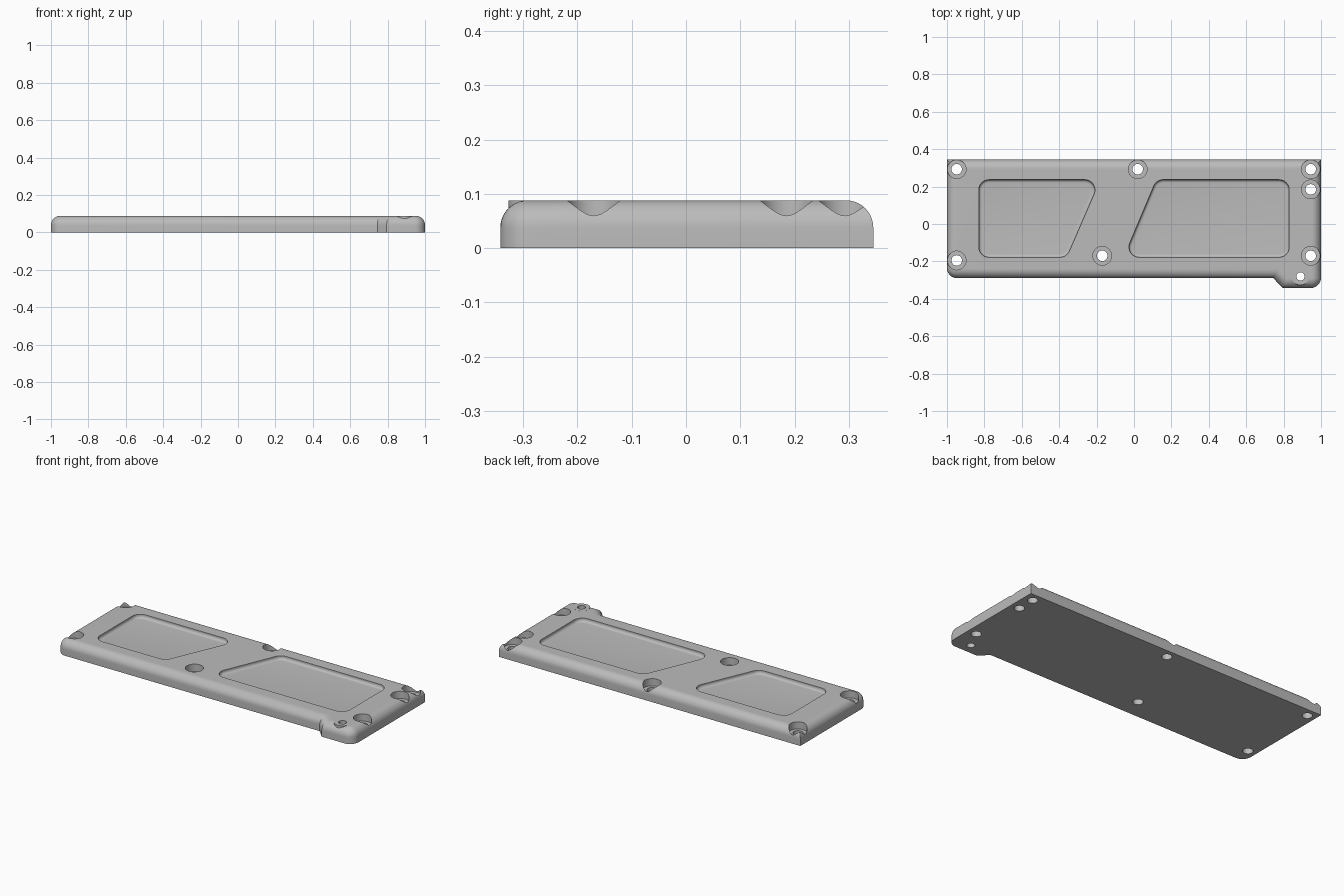
import bpy, bmesh, math
from mathutils import Vector

if "Cube" in bpy.data.objects:
    bpy.data.objects.remove(bpy.data.objects["Cube"])

TOP, FILLET = 0.088, 0.05

grey = bpy.data.materials.new("satin grey")
grey.use_nodes = True
grey.diffuse_color = (0.5, 0.5, 0.5, 1)
grey.node_tree.nodes["Principled BSDF"].inputs["Base Color"].default_value = (0.5, 0.5, 0.5, 1)


def rounded(corners, steps=8):
    """Outline from (x, y, radius) corners, counter-clockwise."""
    out = []
    for i, (x, y, r) in enumerate(corners):
        p = Vector((x, y))
        if r == 0:
            out.append(p)
            continue
        a = (Vector(corners[i - 1][:2]) - p).normalized()
        b = (Vector(corners[(i + 1) % len(corners)][:2]) - p).normalized()
        half = a.angle(b) / 2
        centre = p + (a + b).normalized() * r / math.sin(half)
        start = p + a * r / math.tan(half) - centre
        sweep = math.pi - 2 * half
        for k in range(steps + 1):
            t = sweep * k / steps
            out.append(centre + Vector((start.x * math.cos(t) - start.y * math.sin(t),
                                        start.x * math.sin(t) + start.y * math.cos(t))))
    return out


def inset(points, d):
    """Move an outline inwards by d with mitred corners."""
    out = []
    for i, p in enumerate(points):
        e = (p - points[i - 1]).normalized()
        f = (points[(i + 1) % len(points)] - p).normalized()
        n, m = Vector((-e.y, e.x)), Vector((-f.y, f.x))
        out.append(p + (n + m) * d / (1 + n.dot(m)))
    return out


def loft(name, outline, levels):
    """Closed solid through (inset, height) levels, listed upwards."""
    bm = bmesh.new()
    rings = [[bm.verts.new((p.x, p.y, z)) for p in inset(outline, d)] for d, z in levels]
    n = len(outline)
    for low, high in zip(rings, rings[1:]):
        for i in range(n):
            j = (i + 1) % n
            bm.faces.new((low[i], low[j], high[j], high[i]))
    bm.faces.new(rings[0][::-1])
    bm.faces.new(rings[-1])
    mesh = bpy.data.meshes.new(name)
    bm.to_mesh(mesh)
    bm.free()
    ob = bpy.data.objects.new(name, mesh)
    bpy.context.collection.objects.link(ob)
    mesh.materials.append(grey)
    return ob


def disc(name, x, y, r, z0, z1, sides=40):
    ring = [Vector((x + r * math.cos(2 * math.pi * k / sides),
                    y + r * math.sin(2 * math.pi * k / sides))) for k in range(sides)]
    return loft(name, ring, [(0, z0), (0, z1)])


def combine(body, tool, operation):
    mod = body.modifiers.new(tool.name, "BOOLEAN")
    mod.operation, mod.object, mod.solver = operation, tool, "EXACT"
    tool.hide_render = True
    bpy.context.view_layer.objects.active = body
    bpy.ops.object.modifier_apply(modifier=mod.name)
    bpy.data.objects.remove(tool)


# Plate with a rounded-over top edge and a stepped foot at one front corner
outline = rounded([(-1, -0.29, 0.055), (0.745, -0.29, 0), (0.795, -0.342, 0),
                   (1, -0.342, 0.055), (1, 0.345, 0), (-1, 0.345, 0)])
levels = [(0, 0)]
for k in range(11):
    t = math.pi / 2 * k / 10
    levels.append((FILLET * (1 - math.cos(t)), TOP - FILLET + FILLET * math.sin(t)))
plate = loft("cover_plate", outline, levels)

# Flat boss on the foot, with its small hole
combine(plate, disc("foot_boss", 0.89, -0.28, 0.047, 0.02, TOP + 0.0002), "UNION")
combine(plate, disc("foot_hole", 0.89, -0.28, 0.022, -0.1, 0.2), "DIFFERENCE")

# Shallow pockets with a curved floor edge
R, DEPTH, COVE = 0.055, 0.022, 0.016
pockets = {
    "small_pocket": [(-0.83, -0.178, R), (-0.36, -0.178, R), (-0.18, 0.237, R), (-0.83, 0.237, R)],
    "large_pocket": [(-0.055, -0.178, R), (0.83, -0.178, R), (0.83, 0.237, R), (0.12, 0.237, R)],
}
for name, corners in pockets.items():
    steps = []
    for k in range(7):
        t = math.pi / 2 * k / 6
        steps.append((COVE * (1 - math.sin(t)), TOP - DEPTH + COVE * (1 - math.cos(t))))
    combine(plate, loft(name, rounded(corners), steps + [(0, 0.2)]), "DIFFERENCE")

# Counterbored screw holes
for x, y in [(-0.948, 0.293), (0.02, 0.293), (0.945, 0.293), (0.945, 0.185),
             (0.945, -0.17), (-0.17, -0.17), (-0.948, -0.195)]:
    combine(plate, disc("counterbore", x, y, 0.05, 0.045, 0.2), "DIFFERENCE")
    combine(plate, disc("screw_hole", x, y, 0.028, -0.1, 0.2), "DIFFERENCE")

bpy.ops.object.select_all(action="DESELECT")
plate.select_set(True)
bpy.context.view_layer.objects.active = plate
bpy.ops.object.shade_smooth_by_angle(angle=math.radians(30))
